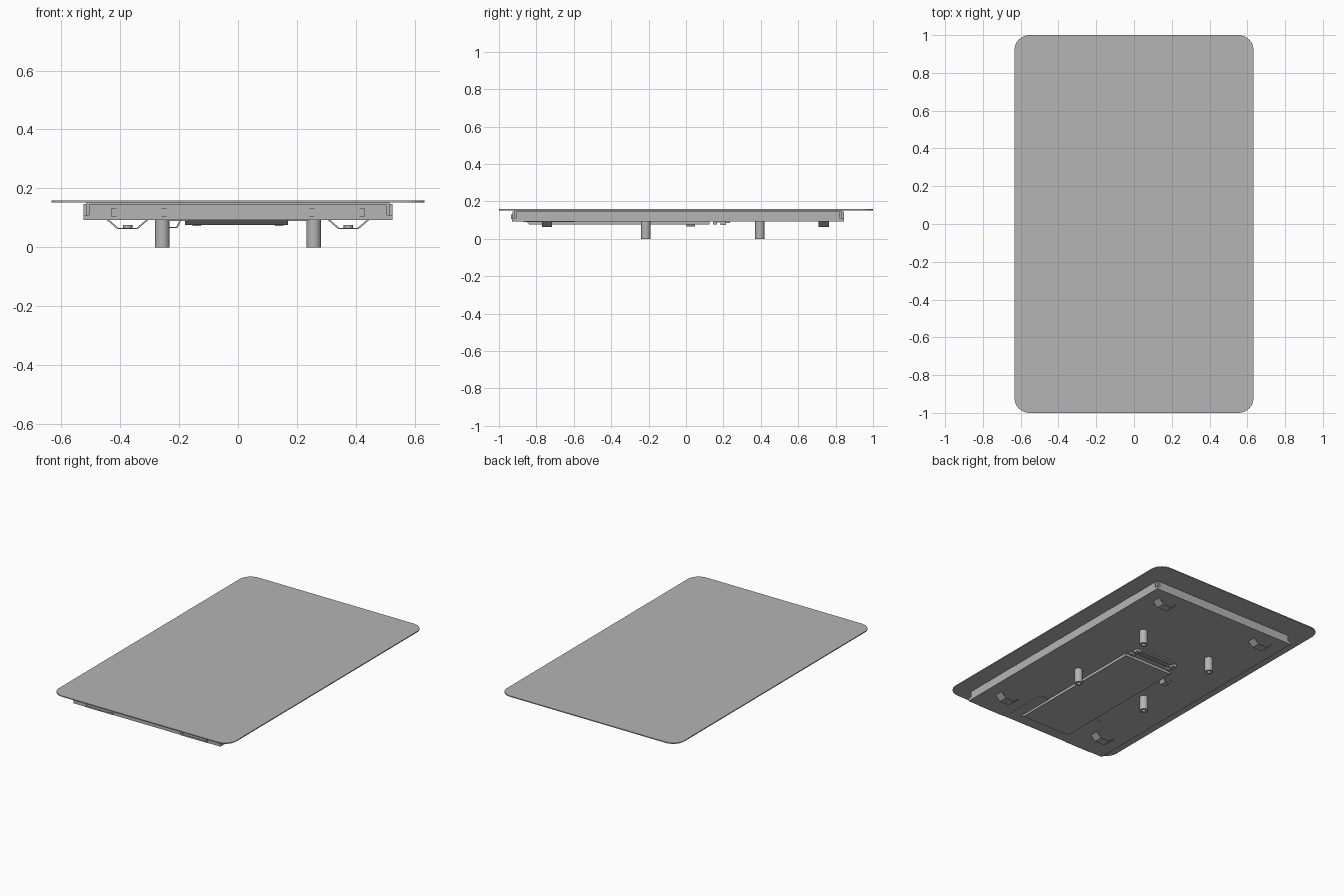
import bpy, bmesh
from mathutils import Matrix, Vector

if "Cube" in bpy.data.objects:
    bpy.data.objects.remove(bpy.data.objects["Cube"], do_unlink=True)

GREY = (0.46, 0.46, 0.46, 1)
grey = bpy.data.materials.new("plain_grey")
grey.use_nodes = True
grey.diffuse_color = GREY
grey.node_tree.nodes["Principled BSDF"].inputs["Base Color"].default_value = GREY


def finish(name, bm):
    bmesh.ops.recalc_face_normals(bm, faces=bm.faces)
    mesh = bpy.data.meshes.new(name)
    bm.to_mesh(mesh)
    bm.free()
    mesh.materials.append(grey)
    obj = bpy.data.objects.new(name, mesh)
    bpy.context.collection.objects.link(obj)
    return obj


def add_box(bm, x, y, z):
    size = Vector((x[1] - x[0], y[1] - y[0], z[1] - z[0], 1))
    mid = Vector((sum(x) / 2, sum(y) / 2, sum(z) / 2))
    bmesh.ops.create_cube(bm, size=1, matrix=Matrix.Translation(mid) @ Matrix.Diagonal(size))


def boxes(name, items):
    bm = bmesh.new()
    for item in items:
        add_box(bm, *item)
    return finish(name, bm)


def extrude_profile(name, points, direction):
    bm = bmesh.new()
    face = bm.faces.new([bm.verts.new(p) for p in points])
    out = bmesh.ops.extrude_face_region(bm, geom=[face], use_keep_orig=True)
    moved = [g for g in out["geom"] if isinstance(g, bmesh.types.BMVert)]
    bmesh.ops.translate(bm, verts=moved, vec=direction)
    return finish(name, bm)


def shade(obj):
    bpy.ops.object.select_all(action="DESELECT")
    obj.select_set(True)
    bpy.context.view_layer.objects.active = obj
    bpy.ops.object.shade_smooth_by_angle()


def cut(target, cutter):
    mod = target.modifiers.new("openings", "BOOLEAN")
    mod.object, mod.solver = cutter, "EXACT"
    cutter.hide_render = True
    bpy.context.view_layer.objects.active = target
    bpy.ops.object.modifier_apply(modifier=mod.name)
    bpy.data.objects.remove(cutter, do_unlink=True)


# Thin rounded cover plate
bm = bmesh.new()
add_box(bm, (-0.633, 0.633), (-1, 1), (0.152, 0.158))
upright = [e for e in bm.edges if abs(e.verts[0].co.z - e.verts[1].co.z) > 0.001]
bmesh.ops.bevel(bm, geom=upright, offset=0.08, segments=12, profile=0.5, affect="EDGES")
shade(finish("cover_plate", bm))

# Folded sheet tray: floor and core, with walls that stop short of the corners
BOTTOM = 0.092
floor = boxes("tray_floor", [((-0.515, 0.515), (-0.918, 0.835), (BOTTOM, 0.152))])
walls = [((s * 0.52 - 0.005, s * 0.52 + 0.005), (-0.905, 0.822), (BOTTOM, 0.147)) for s in (-1, 1)]
walls += [((-0.505, 0.505), y, (BOTTOM, 0.147)) for y in ((-0.928, -0.918), (0.835, 0.845))]
walls += [((-0.525, 0.525), (-0.928, 0.845), (BOTTOM, 0.11))]
wall_obj = boxes("tray_walls", walls[:4])
lower = boxes("tray_lower_rim", walls[4:])

# Openings in the underside
BRACKETS = [(x, y) for x in (-0.375, 0.375) for y in (-0.743, 0.737)]
DEPTH = (0.05, 0.104)
openings = [((x - 0.075, x + 0.075), (y - 0.045, y + 0.045), DEPTH) for x, y in BRACKETS]
openings += [((-0.16, 0.16), (0.15, 0.27), DEPTH),
             ((0.175, 0.187), (0.14, 0.43), DEPTH),
             ((-0.205, -0.193), (0.14, 0.43), DEPTH),
             ((-0.26, -0.185), (-0.015, 0.065), DEPTH)]
cut(lower, boxes("opening_cutter", openings))


# Bridge brackets, bent from a strip
def bridge(name, x, y, top, foot, depth, low):
    t = 0.004
    outer = [(-top, BOTTOM), (-foot, low), (foot, low), (top, BOTTOM)]
    inner = [(top - t, BOTTOM + t), (foot - t, low + t), (t - foot, low + t), (t - top, BOTTOM + t)]
    points = [(x + a, y - depth / 2, z) for a, z in outer + inner]
    return extrude_profile(name, points, (0, depth, 0))


def cylinder(bm, x, y, z0, z1, r, sides=24):
    bmesh.ops.create_cone(bm, cap_ends=True, segments=sides, radius1=r, radius2=r,
                          depth=z1 - z0, matrix=Matrix.Translation((x, y, (z0 + z1) / 2)))


for x, y in BRACKETS:
    side = ("left" if x > 0 else "right") + ("_front" if y < 0 else "_back")
    bridge("bracket_" + side, x, y, 0.07, 0.035, 0.055, 0.062)
    bm = bmesh.new()
    cylinder(bm, x, y, 0.064, 0.075, 0.016)
    shade(finish("bracket_nut_" + side, bm))
bridge("small_clip", -0.222, 0.025, 0.03, 0.016, 0.045, 0.065)

# Hollow standoff legs
for x in (-0.257, 0.257):
    for y in (-0.215, 0.395):
        bm = bmesh.new()
        cylinder(bm, x, y, 0, 0.1, 0.025)
        leg = finish("standoff_leg", bm)
        bm = bmesh.new()
        cylinder(bm, x, y, -0.02, 0.06, 0.012)
        cut(leg, finish("leg_bore_cutter", bm))
        shade(leg)

# Raised central channel with a sloped front end
profile = [(-0.858, BOTTOM + 0.002), (-0.835, 0.075), (0.125, 0.075), (0.125, BOTTOM + 0.002)]
extrude_profile("central_channel", [(-0.18, y, z) for y, z in profile], (0.35, 0, 0))

# Flush pads beside the front of the channel
for s in (-1, 1):
    x = sorted((s * 0.17, s * 0.24))
    boxes("channel_pad", [(x, (-0.87, -0.6), (0.089, 0.094))])

# Connector in the window behind the channel
parts = [((-0.145, 0.145), (0.165, 0.18), (0.086, 0.105)),
         ((-0.125, 0.125), (0.2, 0.235), (0.084, 0.105))]
for s in (-1, 1):
    x = sorted((s * 0.125, s * 0.155))
    parts += [(x, (0.145, 0.165), (0.075, 0.105)), (x, (0.185, 0.215), (0.073, 0.105))]
boxes("connector", parts)

# Front wall tab plates with end stops
for s in (-1, 1):
    tabs = [(sorted((s * 0.24, s * 0.43)), (-0.932, -0.925), (0.105, 0.131))]
    for a in (0.242, 0.413):
        tabs.append((sorted((s * a, s * (a + 0.018))), (-0.936, -0.925), (0.105, 0.131)))
    boxes("front_tab", tabs)
    boxes("front_lip", [(sorted((s * 0.24, s * 0.44)), (-0.931, -0.915), (BOTTOM, 0.1))])
